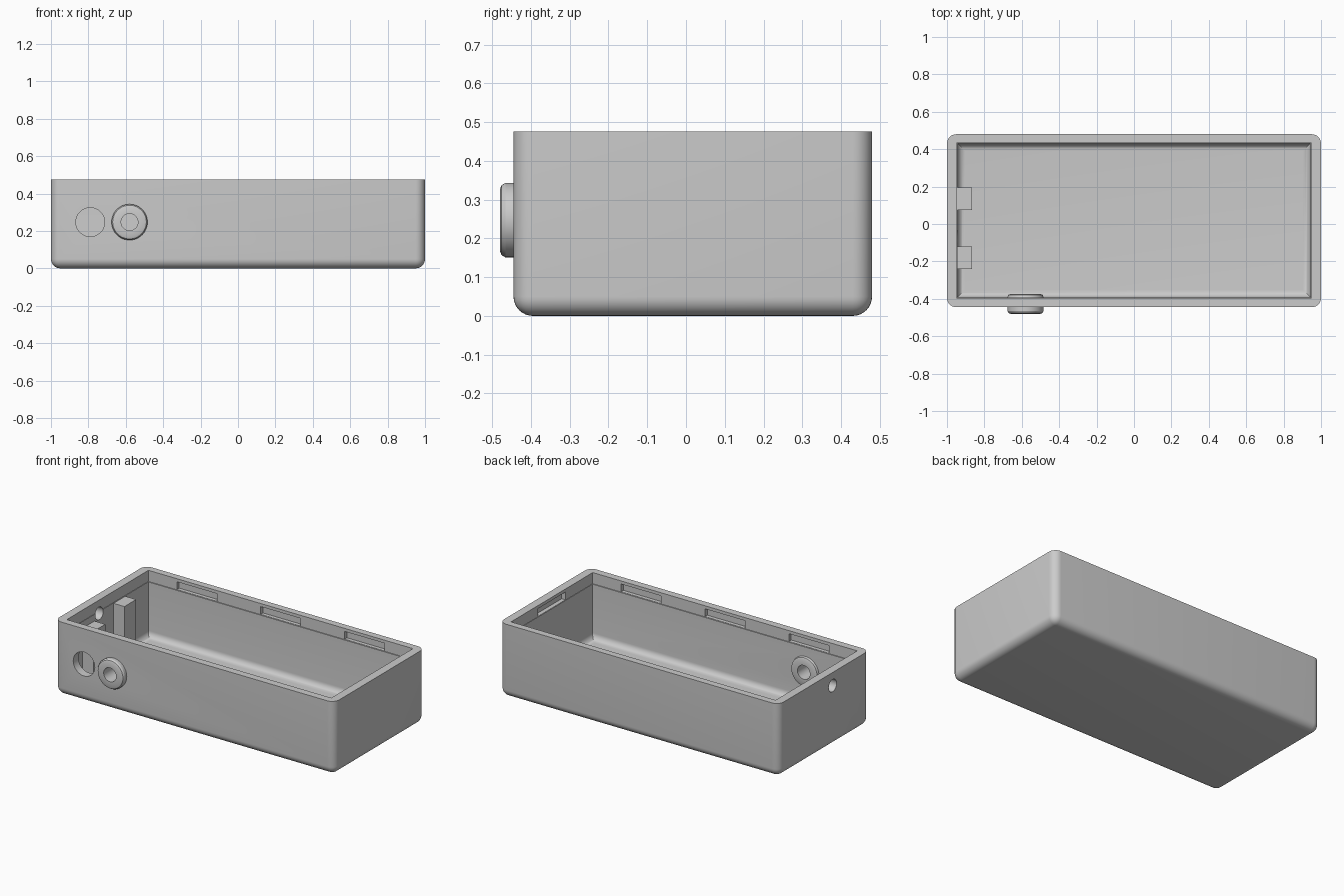
import bpy
import bmesh
from math import radians
from mathutils import Matrix, Vector

if "Cube" in bpy.data.objects:
    bpy.data.objects.remove(bpy.data.objects["Cube"])

grey = bpy.data.materials.new("light_grey_plastic")
grey.use_nodes = True
colour = (0.6, 0.6, 0.6, 1)
grey.diffuse_color = colour
grey.node_tree.nodes["Principled BSDF"].inputs["Base Color"].default_value = colour


def finish(bm, name):
    mesh = bpy.data.meshes.new(name)
    bmesh.ops.recalc_face_normals(bm, faces=bm.faces)
    bm.to_mesh(mesh)
    bm.free()
    obj = bpy.data.objects.new(name, mesh)
    bpy.context.collection.objects.link(obj)
    mesh.materials.append(grey)
    return obj


def box(name, low, high, upright=0, bottom=0):
    """Box between two corners, with optional rounded upright and bottom edges."""
    low, high = Vector(low), Vector(high)
    bm = bmesh.new()
    bmesh.ops.create_cube(bm, size=1)
    for v in bm.verts:
        v.co = Vector(h if c > 0 else l for c, l, h in zip(v.co, low, high))
    edges = []
    for e in bm.edges:
        a, b = e.verts
        is_upright = abs(a.co.z - b.co.z) > 1e-4
        is_bottom = not is_upright and a.co.z < low.z + 1e-4
        if (upright and is_upright) or (bottom and is_bottom):
            edges.append(e)
    if edges:
        bmesh.ops.bevel(bm, geom=edges, offset=upright or bottom, segments=8,
                        profile=0.5, affect='EDGES')
    return finish(bm, name)


def cylinder(name, centre, radius, depth, axis):
    bm = bmesh.new()
    bmesh.ops.create_cone(bm, cap_ends=True, segments=48, radius1=radius,
                          radius2=radius, depth=depth,
                          matrix=Matrix.Translation(centre) @ Matrix.Rotation(radians(90), 4, axis))
    return finish(bm, name)


def cut(target, cutter):
    mod = target.modifiers.new(cutter.name, 'BOOLEAN')
    mod.operation = 'DIFFERENCE'
    mod.solver = 'EXACT'
    mod.object = cutter
    bpy.context.view_layer.objects.active = target
    bpy.ops.object.modifier_apply(modifier=mod.name)
    bpy.data.objects.remove(cutter)


def smooth(obj):
    bpy.ops.object.select_all(action='DESELECT')
    obj.select_set(True)
    bpy.context.view_layer.objects.active = obj
    bpy.ops.object.shade_smooth_by_angle(angle=radians(30))


FRONT, BACK, TOP = -0.445, 0.48, 0.475
IN_X, IN_FRONT, IN_BACK = 0.943, -0.392, 0.43
HOLE_Z = 0.247

# Enclosure shell with a rounded cavity and a slightly wider mouth
shell = box("enclosure_shell", (-1, FRONT, 0), (1, BACK, TOP), upright=0.05, bottom=0.05)
cut(shell, box("cavity", (-IN_X, IN_FRONT, 0.05), (IN_X, IN_BACK, 0.6), bottom=0.04))
cut(shell, box("mouth", (-IN_X - 0.003, IN_FRONT - 0.006, 0.403),
               (IN_X + 0.003, IN_BACK + 0.006, 0.6)))

# Snap slots for the lid
for x in (-0.6, 0, 0.6):
    for y in (IN_FRONT, IN_BACK):
        cut(shell, box("slot", (x - 0.143, y - 0.03, 0.405), (x + 0.143, y + 0.03, 0.455)))
cut(shell, box("end_slot", (IN_X - 0.03, -0.12, 0.405), (IN_X + 0.03, 0.16, 0.455)))

# Holes in the front wall and the end wall
cut(shell, cylinder("socket_hole", (-0.79, FRONT, HOLE_Z), 0.077, 0.2, 'X'))
cut(shell, cylinder("grommet_hole", (-0.58, FRONT, HOLE_Z), 0.07, 0.2, 'X'))
cut(shell, cylinder("end_hole", (-0.97, -0.07, 0.39), 0.04, 0.2, 'Y'))
smooth(shell)

# Retaining posts on the end wall
for name, y0, y1, top in (("rear_post", 0.075, 0.195, 0.4), ("front_post", -0.24, -0.12, 0.36)):
    box(name, (-IN_X - 0.01, y0, 0.045), (-0.865, y1, top))

# Cable grommet: a lathed ring with two rounded flanges clamping the wall
bm = bmesh.new()
profile = [(0.045, -0.48), (0.08, -0.48), (0.09, -0.476), (0.096, -0.466), (0.096, FRONT),
           (0.07, FRONT), (0.07, IN_FRONT), (0.096, IN_FRONT), (0.092, -0.379),
           (0.08, -0.374), (0.045, -0.374)]
ring = [bm.verts.new((r, y, 0)) for r, y in profile]
edges = [bm.edges.new((ring[i], ring[i - 1])) for i in range(len(ring))]
bmesh.ops.spin(bm, geom=ring + edges, cent=(0, 0, 0), axis=(0, 1, 0),
               angle=radians(360), steps=48)
bmesh.ops.remove_doubles(bm, verts=bm.verts, dist=1e-4)
bmesh.ops.translate(bm, verts=bm.verts, vec=(-0.58, 0, HOLE_Z))
smooth(finish(bm, "cable_grommet"))
